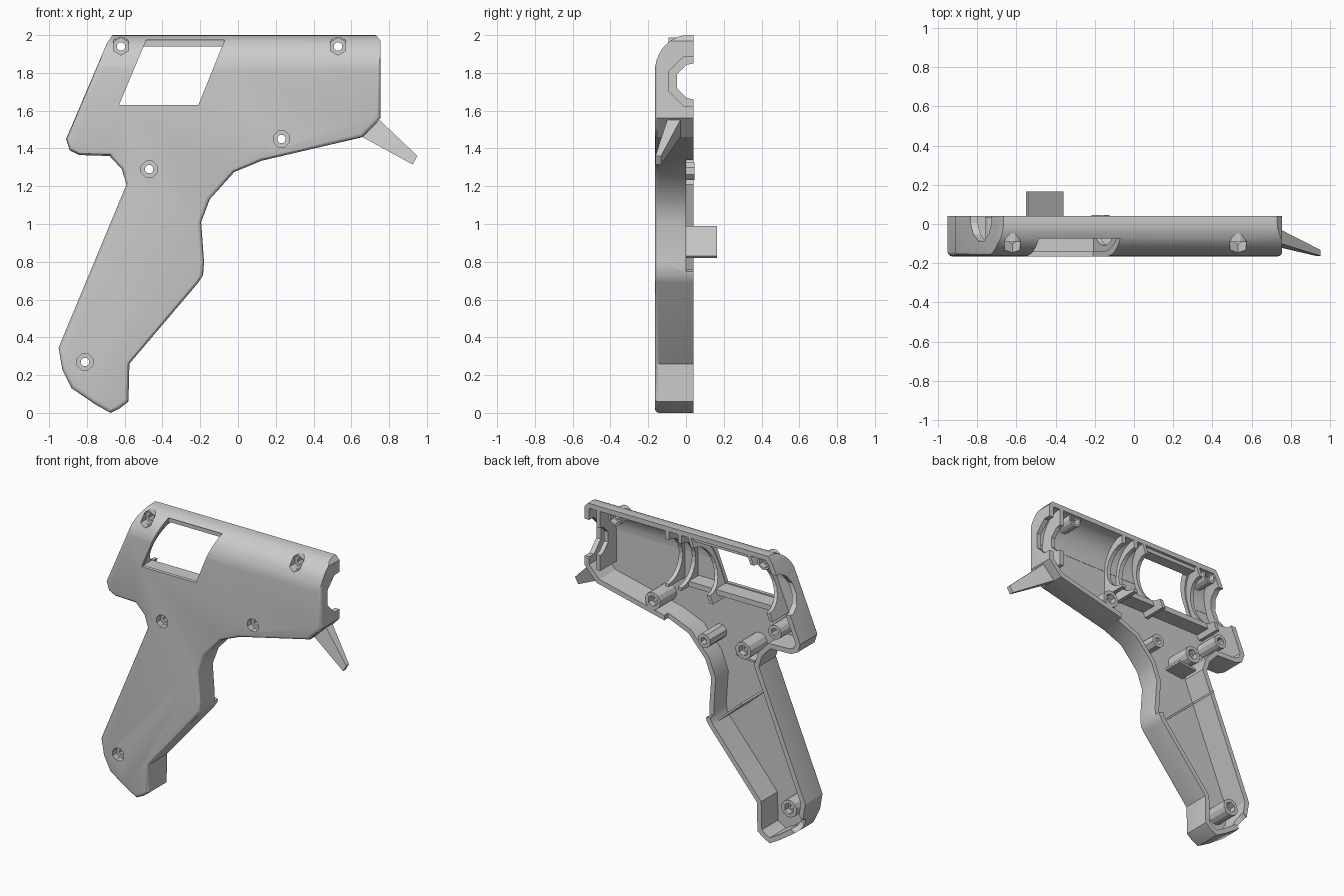
import bpy, bmesh, math
from mathutils import Vector

if "Cube" in bpy.data.objects:
    bpy.data.objects.remove(bpy.data.objects["Cube"])


def prism(name, pts, axis, a, b):
    """Extrude a closed 2D outline: axis 'y' takes (x, z), axis 'x' takes (y, z)."""
    def place(p, d):
        return (p[0], d, p[1]) if axis == 'y' else (d, p[0], p[1])
    bm = bmesh.new()
    lo = [bm.verts.new(place(p, a)) for p in pts]
    hi = [bm.verts.new(place(p, b)) for p in pts]
    bm.faces.new(lo)
    bm.faces.new(hi)
    n = len(pts)
    for i in range(n):
        bm.faces.new((lo[i], lo[(i + 1) % n], hi[(i + 1) % n], hi[i]))
    bmesh.ops.recalc_face_normals(bm, faces=bm.faces)
    me = bpy.data.meshes.new(name)
    bm.to_mesh(me)
    bm.free()
    ob = bpy.data.objects.new(name, me)
    bpy.context.collection.objects.link(ob)
    return ob


def ngon(cx, cy, r, n, turn=0.5):
    return [(cx + r * math.cos(2 * math.pi * (i + turn) / n),
             cy + r * math.sin(2 * math.pi * (i + turn) / n)) for i in range(n)]


def box(x0, x1, z0, z1):
    return [(x0, z0), (x1, z0), (x1, z1), (x0, z1)]


def cut(ob, cutter, keep=False):
    bpy.context.view_layer.update()
    m = ob.modifiers.new("cut", 'BOOLEAN')
    m.operation, m.solver, m.object = 'DIFFERENCE', 'EXACT', cutter
    bpy.context.view_layer.objects.active = ob
    bpy.ops.object.modifier_apply(modifier=m.name)
    if not keep:
        bpy.data.objects.remove(cutter)


def inset(pts, d):
    """Mitred inward offset of a clockwise outline."""
    out = []
    for i, p in enumerate(pts):
        p = Vector(p)
        e1 = (p - Vector(pts[i - 1])).normalized()
        e2 = (Vector(pts[(i + 1) % len(pts)]) - p).normalized()
        n1, n2 = Vector((e1.y, -e1.x)), Vector((e2.y, -e2.x))
        out.append(tuple(p + (n1 + n2) * d / (1 + n1.dot(n2))))
    return out


def top_arc(dy=0.0, dz=0.0, n=9):
    """Rounded upper corner of the barrel section."""
    return [(0.01 + dy - 0.176 * math.cos(math.pi / 2 * i / n),
             1.80 + dz + 0.2 * math.sin(math.pi / 2 * i / n)) for i in range(n + 1)]


def round_cutter(dy=0.0, dz=0.0):
    arc = top_arc(dy, dz)
    return prism("round_cutter", arc + [(arc[-1][0], 2.2), (-0.4, 2.2), (-0.4, arc[0][1])],
                 'x', -1.2, 1.2)


outline = [(-.665, 2), (.73, 2), (.755, 1.97), (.755, 1.56), (.66, 1.46), (.125, 1.335),
           (-.02, 1.275), (-.15, 1.13), (-.195, 1.01), (-.18, .8), (-.185, .73), (-.21, .69),
           (-.575, .26), (-.58, .06), (-.625, .025), (-.675, 0), (-.755, .045), (-.88, .13),
           (-.93, .23), (-.95, .345), (-.59, 1.21), (-.615, 1.29), (-.68, 1.36),
           (-.84, 1.365), (-.89, 1.39), (-.91, 1.45), (-.695, 1.955)]

# Outer half shell with softened front edge and rounded top
shell = prism("half_shell", outline, 'y', -0.165, 0.04)
bm = bmesh.new()
bm.from_mesh(shell.data)
rim = [e for e in bm.edges if all(v.co.y < -0.16 for v in e.verts)]
bmesh.ops.bevel(bm, geom=rim, offset=0.022, segments=3, profile=0.5, affect='EDGES')
bm.to_mesh(shell.data)
bm.free()
cut(shell, round_cutter())

# Hollow interior
cavity = prism("cavity", inset(outline, 0.034), 'y', -0.14, 0.2)
cut(cavity, round_cutter(0.028, -0.03))
cut(shell, cavity)

# Window, nozzle opening, rear feed opening, trigger slot, cable exit
cut(shell, prism("window_cut", [(-.63, 1.63), (-.21, 1.63), (-.07, 1.975), (-.485, 1.975)],
                 'y', -0.3, -0.03))
cut(shell, prism("nozzle_cut", ngon(.04, 1.755, .14, 8), 'x', 0.70, 0.9))
cut(shell, prism("feed_cut", ngon(.04, 1.755, .13, 12), 'x', -1.0, -0.68))
cut(shell, prism("trigger_cut", [(.14, 1.2), (.14, 1.4), (-.06, 1.4), (-.28, 1.15),
                                 (-.28, .78), (-.1, .72), (.0, 1.1)], 'y', 0.0, 0.1))
cable = prism("cable_cut", ngon(0, 0, .065, 12), 'x', -0.12, 0.12)
cable.rotation_euler = (0, math.radians(-40), 0)
cable.location = (-.89, .04, .18)
cut(shell, cable)

# Screw bosses: x, z, back end of the front recess, height of the boss
for i, (x, z, rec, top) in enumerate([(-.62, 1.94, -.07, .03), (.53, 1.94, -.07, .03),
                                      (.23, 1.45, -.12, .04), (-.47, 1.29, -.12, .04),
                                      (-.81, .27, -.12, .02)]):
    r = 0.05 if z > 1.9 else 0.06
    boss = prism(f"screw_boss_{i + 1}", ngon(x, z, r, 12), 'y', rec - 0.022, top)
    recess = prism("recess_cut", ngon(x, z, .046, 6 if z > 1.9 else 8), 'y', -0.3, rec)
    bore = prism("bore_cut", ngon(x, z, .023, 8), 'y', -0.3, 0.2)
    socket = prism("socket_cut", ngon(x, z, .038, 6), 'y', top - 0.04, 0.2)
    cut(boss, socket)
    for c in (recess, bore):
        cut(shell, c, True)
        cut(boss, c)

# Blind rear boss and trigger pivot post
rear = prism("rear_boss", ngon(-.71, 1.48, .05, 12), 'y', -0.15, 0.035)
cut(rear, prism("rear_bore", ngon(-.71, 1.48, .027, 8), 'y', -0.08, 0.2))
post = prism("pivot_post", ngon(-.17, 1.28, .05, 8), 'y', -0.15, 0.045)
cut(post, prism("post_bore", ngon(-.17, 1.28, .025, 6), 'y', 0.0, 0.2))


# C-shaped barrel ribs, optionally leaning along the window edge
def rib(name, x, r, n, lean=0.0, t=0.03, low=1.55):
    a0 = math.pi / 2
    notch = [(.04 + r * math.cos(a0 + math.pi * i / n), 1.755 + r * math.sin(a0 + math.pi * i / n))
             for i in range(n + 1)]
    if n == 4:
        notch = ([(.04, 1.755 + r)] + [p for p in ngon(.04, 1.755, r, 8) if p[0] < .04]
                 + [(.04, 1.755 - r)])
    arc = top_arc(.022, -.024)
    arc[0] = (-.145, arc[0][1])
    ob = prism(name, notch + [(.04, low), (-.145, low)] + arc + [(.04, 1.976)],
               'x', x - t / 2, x + t / 2)
    for v in ob.data.vertices:
        v.co.x += lean * (v.co.z - 1.755)


rib("nozzle_rib", .65, .095, 4)
rib("barrel_rib_front", .12, .155, 12, low=1.58)
rib("barrel_rib_middle", .02, .155, 12, low=1.58)
rib("window_rib_front", -.14, .15, 12, lean=.41, t=.025)
rib("window_rib_rear", -.60, .15, 12, lean=.41, t=.025)

# Rails above and below the window
prism("window_rail_bottom", box(-.66, 0, 1.585, 1.622), 'y', -0.15, -0.03)
prism("window_rail_top", box(-.5, -.07, 1.94, 1.975), 'y', -0.06, 0.02)

# Handle plates: slanted spring plate and small stop plate
prism("spring_plate", [(-.55, .98), (-.54, .99), (-.36, .83), (-.37, .82)], 'y', -0.15, 0.165)
prism("stop_plate", [(-.53, 1.205), (-.53, 1.22), (-.39, 1.235), (-.39, 1.22)], 'y', -0.15, 0.0)

# Splayed stand leg under the nose
leg = prism("stand_leg", box(0, 1, 0, 1), 'y', 0, 1)
ends = {0: [(.66, 1.46), (.75, 1.55)], 1: [(.925, 1.315), (.95, 1.36)]}
for v in leg.data.vertices:
    e, s, d = round(v.co.x), round(v.co.z), round(v.co.y)
    x, z = ends[e][s]
    y = (-.10, -.03)[d] if e == 0 else (-.162, -.132)[d]
    v.co = (x, y, z)
bm = bmesh.new()
bm.from_mesh(leg.data)
bmesh.ops.recalc_face_normals(bm, faces=bm.faces)
bm.to_mesh(leg.data)
bm.free()

# Smooth the curved shell while keeping hard edges
for o in bpy.data.objects:
    o.select_set(o is shell)
bpy.context.view_layer.objects.active = shell
bpy.ops.object.shade_smooth_by_angle(angle=math.radians(30))
